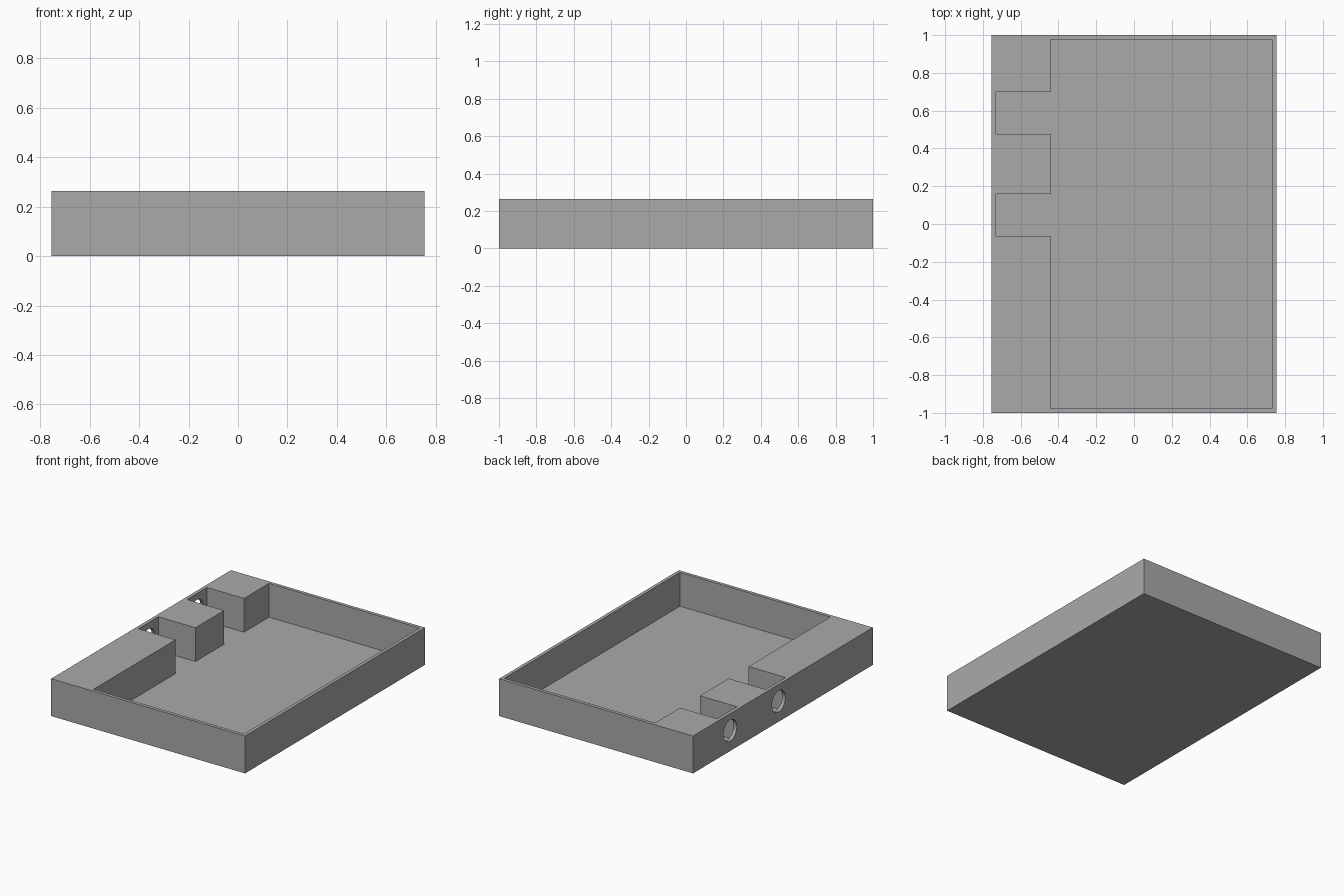
import bpy, bmesh
from math import radians
from mathutils import Matrix

if "Cube" in bpy.data.objects:
    bpy.data.objects.remove(bpy.data.objects["Cube"], do_unlink=True)

HALF_X, HALF_Y, HEIGHT = 0.755, 1.0, 0.263
WALL, FLOOR = 0.024, 0.025
BLOCK_X = -0.442            # inner face of the thick side
BAYS = (0.587, 0.047)       # centres of the two connector bays
BAY_HALF, HOLE_R = 0.111, 0.074

grey = bpy.data.materials.new("plain grey")
grey.use_nodes = True
colour = (0.4, 0.4, 0.4, 1)
grey.diffuse_color = colour
grey.node_tree.nodes["Principled BSDF"].inputs["Base Color"].default_value = colour


def finish(name, bm):
    bmesh.ops.recalc_face_normals(bm, faces=bm.faces)
    mesh = bpy.data.meshes.new(name)
    bm.to_mesh(mesh)
    bm.free()
    mesh.materials.append(grey)
    obj = bpy.data.objects.new(name, mesh)
    bpy.context.collection.objects.link(obj)
    return obj


def prism(name, outline, z0, z1):
    bm = bmesh.new()
    face = bm.faces.new([bm.verts.new((x, y, z0)) for x, y in outline])
    top = bmesh.ops.extrude_face_region(bm, geom=[face])["geom"]
    verts = [v for v in top if isinstance(v, bmesh.types.BMVert)]
    bmesh.ops.translate(bm, verts=verts, vec=(0, 0, z1 - z0))
    return finish(name, bm)


def cut(target, cutter):
    cutter.hide_render = True
    mod = target.modifiers.new("cut", 'BOOLEAN')
    mod.operation, mod.solver, mod.object = 'DIFFERENCE', 'EXACT', cutter
    bpy.context.view_layer.objects.active = target
    bpy.ops.object.modifier_apply(modifier=mod.name)
    bpy.data.objects.remove(cutter, do_unlink=True)


# Solid tray body
tray = prism("tray", [(-HALF_X, -HALF_Y), (HALF_X, -HALF_Y),
                      (HALF_X, HALF_Y), (-HALF_X, HALF_Y)], 0, HEIGHT)

# Main pocket with two bays reaching into the thick side
ix, iy = HALF_X - WALL, HALF_Y - WALL
outline = [(BLOCK_X, -iy), (ix, -iy), (ix, iy), (BLOCK_X, iy)]
for y in BAYS:
    outline += [(BLOCK_X, y + BAY_HALF), (-ix, y + BAY_HALF),
                (-ix, y - BAY_HALF), (BLOCK_X, y - BAY_HALF)]
cut(tray, prism("pocket_cutter", outline, FLOOR, HEIGHT + 0.1))

# Round connector holes through the outer wall of each bay
for y in BAYS:
    bm = bmesh.new()
    place = (Matrix.Translation((-HALF_X, y, (FLOOR + HEIGHT) / 2))
             @ Matrix.Rotation(radians(90), 4, 'Y'))
    bmesh.ops.create_cone(bm, cap_ends=True, segments=64, radius1=HOLE_R,
                          radius2=HOLE_R, depth=0.2, matrix=place)
    cut(tray, finish("hole_cutter", bm))

# Smooth hole rims, sharp box edges
tray.select_set(True)
bpy.context.view_layer.objects.active = tray
bpy.ops.object.shade_smooth_by_angle(angle=radians(30))
